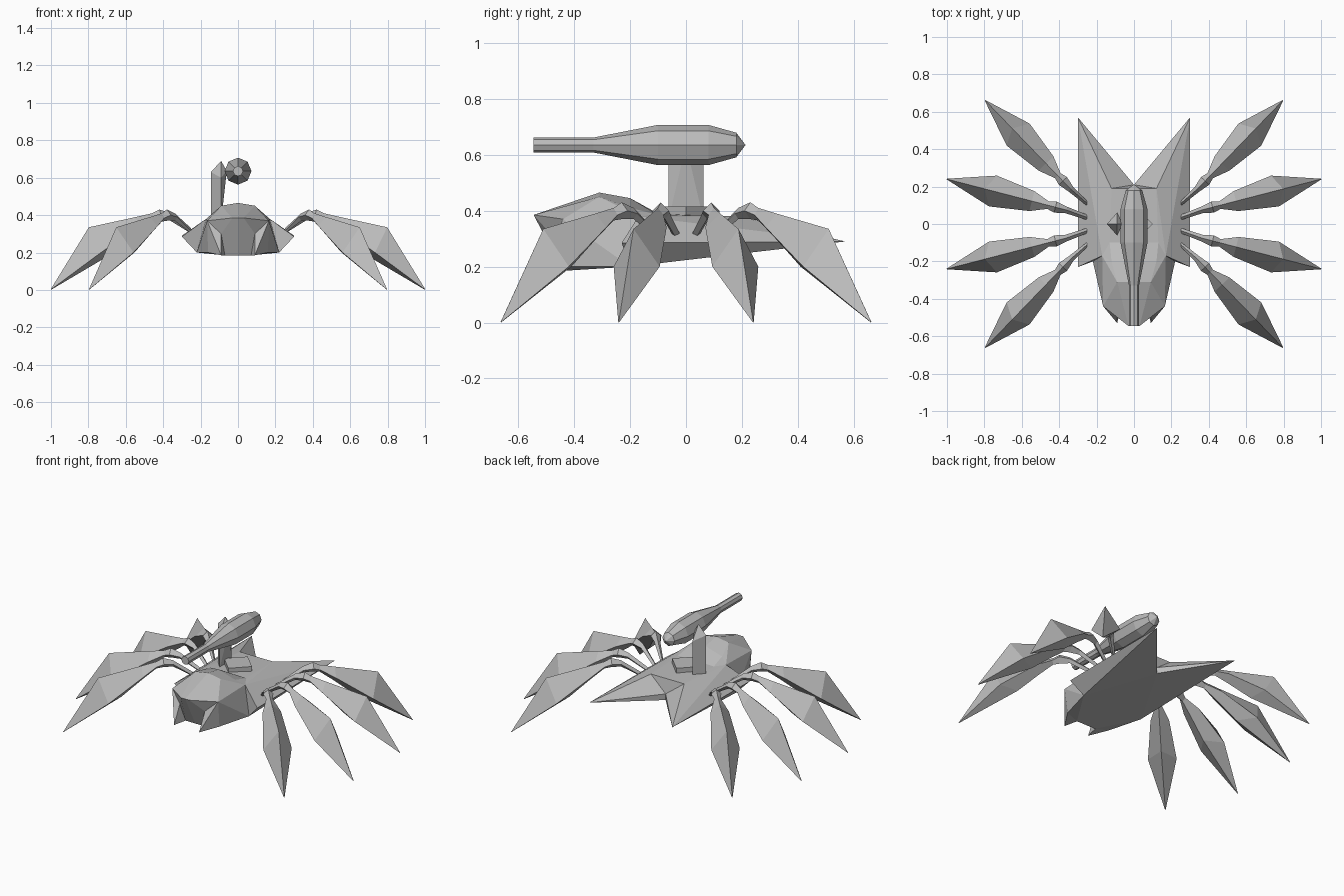
import bpy, bmesh, math
from mathutils import Vector

cube = bpy.data.objects.get("Cube")
if cube:
    bpy.data.objects.remove(cube, do_unlink=True)

grey = bpy.data.materials.new("plain grey")
grey.use_nodes = True
grey.diffuse_color = (0.5, 0.5, 0.5, 1)
grey.node_tree.nodes["Principled BSDF"].inputs["Base Color"].default_value = (0.5, 0.5, 0.5, 1)


def finish(bm, name):
    bmesh.ops.remove_doubles(bm, verts=bm.verts, dist=0.0005)
    bmesh.ops.recalc_face_normals(bm, faces=bm.faces)
    mesh = bpy.data.meshes.new(name)
    bm.to_mesh(mesh)
    bm.free()
    mesh.materials.append(grey)
    obj = bpy.data.objects.new(name, mesh)
    bpy.context.collection.objects.link(obj)


def loft(name, rings):
    # Skin equal rings of points and cap both ends
    bm = bmesh.new()
    loops = [[bm.verts.new(p) for p in ring] for ring in rings]
    n = len(loops[0])
    for a, b in zip(loops, loops[1:]):
        for i in range(n):
            j = (i + 1) % n
            bm.faces.new((a[i], a[j], b[j], b[i]))
    bm.faces.new(loops[0])
    bm.faces.new(loops[-1])
    finish(bm, name)


def hull(name, points):
    bm = bmesh.new()
    for p in points:
        bm.verts.new(p)
    bmesh.ops.convex_hull(bm, input=bm.verts)
    finish(bm, name)


# Body: half of the faceted shell by named corners, mirrored across x
corners = {
    "nose0": (0, -.545, .385), "nose": (.03, -.545, .385), "cheek": (.165, -.44, .37),
    "crown0": (0, -.31, .465), "crown": (.09, -.31, .45),
    "nape0": (0, -.2, .445), "nape": (.12, -.2, .41),
    "deck0": (0, -.1, .39), "deck": (.13, -.1, .385),
    "shoulder": (.17, -.17, .38), "wing": (.3, -.23, .285), "prong": (.3, .57, .29),
    "stern0": (0, .19, .38), "stern": (.12, .19, .38),
    "notch0": (0, .21, .29), "keel0": (0, .21, .25),
    "belly": (.22, -.2, .2), "chin": (.07, -.44, .185), "chin0": (0, -.44, .185),
    "fang": (.09, -.53, .185), "jaw": (.16, -.42, .2), "valley": (.09, -.47, .3),
}
panels = [
    # Head top
    "nose0 nose crown crown0", "nose cheek crown", "cheek shoulder crown",
    "crown shoulder nape", "crown0 crown nape nape0",
    # Deck and wings
    "nape0 nape deck deck0", "deck0 deck stern stern0", "nape shoulder deck",
    "shoulder stern deck", "shoulder wing prong", "shoulder prong stern",
    # Stern notch
    "stern0 stern notch0", "stern prong notch0", "notch0 prong keel0",
    # Sides and underside
    "wing belly prong", "belly keel0 prong", "belly chin chin0 keel0",
    "shoulder belly wing", "cheek shoulder belly", "cheek belly jaw", "belly jaw chin",
    # Fangs and mouth
    "cheek jaw fang", "cheek fang valley", "fang jaw chin", "fang chin valley",
    "nose0 nose valley chin chin0", "nose cheek valley",
]
body = bmesh.new()
for side in (1, -1):
    verts = {k: body.verts.new((x * side, y, z)) for k, (x, y, z) in corners.items()}
    for panel in panels:
        body.faces.new([verts[k] for k in panel.split()])
finish(body, "body")

# Turret barrel: eight-sided lathe along y
profile = [(-.545, .027), (-.33, .027), (-.1, .072), (.08, .072), (.18, .044), (.212, .001)]
loft("turret_barrel", [
    [(r * math.cos(k * math.pi / 4), y, .635 + r * math.sin(k * math.pi / 4)) for k in range(8)]
    for y, r in profile])

# Turret base and its post with a mitred head
loft("turret_base", [[(.1, 0, z), (0, .1, z), (-.1, 0, z), (0, -.1, z)] for z in (.365, .415)])
hull("turret_post", [(-.145, 0, .37), (-.145, 0, .63), (-.09, 0, .69), (-.06, 0, .635)]
     + [(-.09, y, z) for y in (-.062, .062) for z in (.37, .6)])

# Leg stations: reach and height of top, reach, width and height of sides, then bottom
stations = [
    (-.06, .41, -.06, .018, .39, -.06, .37),
    (0, .43, 0, .03, .4, 0, .37),
    (.04, .41, .04, .02, .385, .04, .365),
    (.13, .39, .13, .055, .34, .12, .305),
    (.39, .335, .345, .085, .2, .25, .2),
    (.6, .004, .6, .002, .002, .6, 0),
]


def make_leg(name, sx, sy, knee, tip, root):
    axis = (Vector(tip) - Vector(knee)).normalized()

    def place(reach, lateral, z):
        x = knee[0] + axis.x * reach - axis.y * lateral
        y = knee[1] + axis.y * reach + axis.x * lateral
        return (sx * x, sy * y, z)

    rings = [[place(at, 0, zt), place(a, w, zs), place(ab, 0, zb), place(a, -w, zs)]
             for at, zt, a, w, zs, ab, zb in stations]
    loft(name, rings)
    # Thin strut from the body to the knee
    near = [(sx * root[0], sy * (root[1] + dy), .315 + dz)
            for dy, dz in ((0, .014), (.014, 0), (0, -.014), (-.014, 0))]
    loft(name + "_strut", [near, rings[0]])


for sx, side in ((1, "left"), (-1, "right")):
    for sy, end in ((-1, "front"), (1, "rear")):
        make_leg(f"{end}_{side}_outer_leg", sx, sy, (.38, .23), (.8, .665), (.25, .11))
        make_leg(f"{end}_{side}_middle_leg", sx, sy, (.42, .09), (1, .24), (.25, .035))
